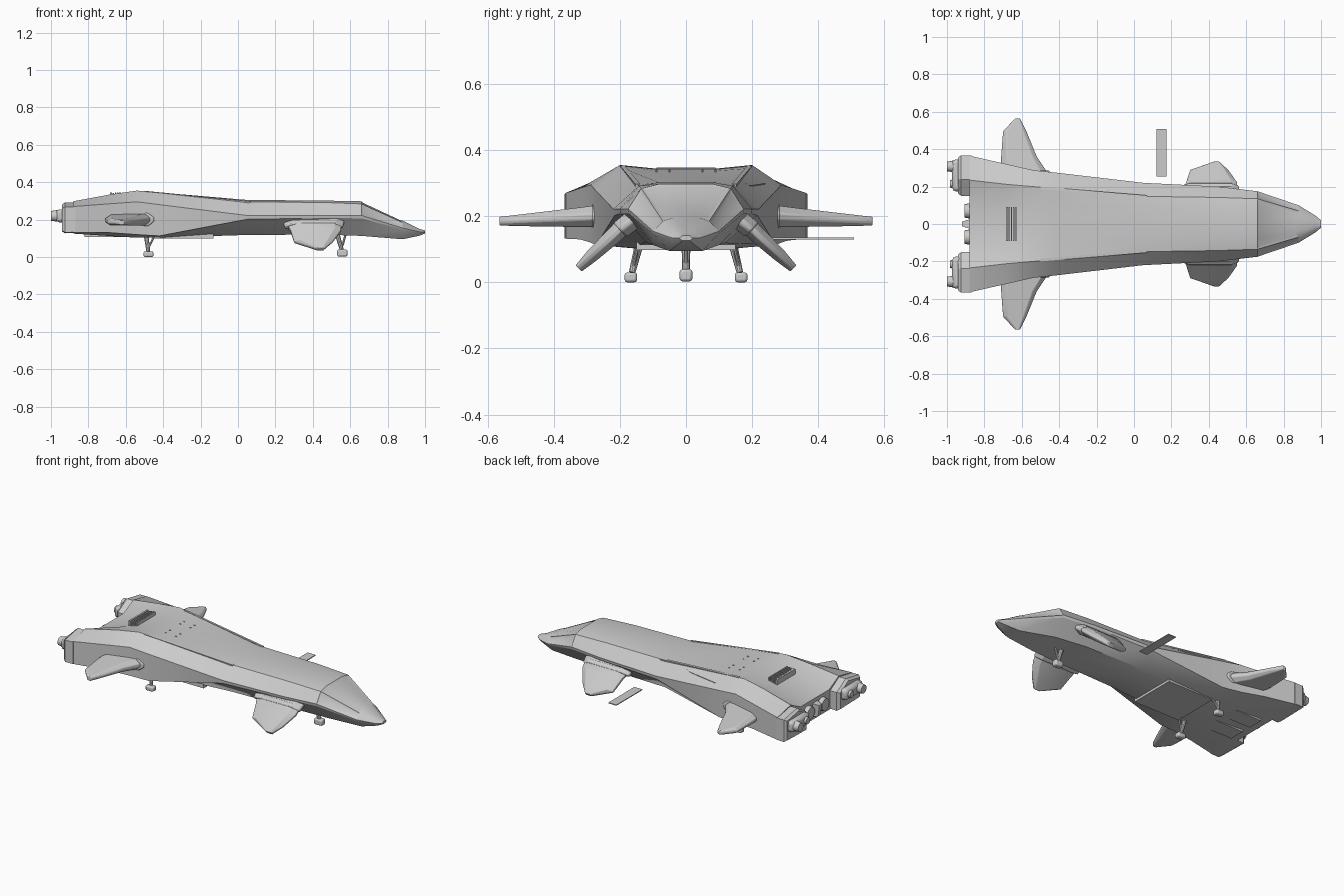
import bpy, bmesh, math
from mathutils import Vector

if "Cube" in bpy.data.objects:
    bpy.data.objects.remove(bpy.data.objects["Cube"])

grey = bpy.data.materials.new("hull_grey")
grey.use_nodes = True
COLOUR = (0.6, 0.6, 0.6, 1)
grey.diffuse_color = COLOUR
grey.node_tree.nodes["Principled BSDF"].inputs["Base Color"].default_value = COLOUR


def finish(bm, name, bevel=0):
    bmesh.ops.recalc_face_normals(bm, faces=bm.faces)
    mesh = bpy.data.meshes.new(name)
    bm.to_mesh(mesh)
    bm.free()
    mesh.materials.append(grey)
    obj = bpy.data.objects.new(name, mesh)
    bpy.context.collection.objects.link(obj)
    if bevel:
        mod = obj.modifiers.new("soft_edges", "BEVEL")
        mod.width = bevel
        mod.segments = 2
    bpy.ops.object.select_all(action="DESELECT")
    obj.select_set(True)
    bpy.context.view_layer.objects.active = obj
    bpy.ops.object.shade_smooth_by_angle(angle=math.radians(25))
    return obj


def loft(rings):
    """Skin a list of equal closed rings and cap both ends."""
    bm = bmesh.new()
    rows = [[bm.verts.new(p) for p in ring] for ring in rings]
    for a, b in zip(rows, rows[1:]):
        for i in range(len(a)):
            j = (i + 1) % len(a)
            bm.faces.new((a[i], a[j], b[j], b[i]))
    bm.faces.new(rows[0])
    bm.faces.new(rows[-1])
    bmesh.ops.recalc_face_normals(bm, faces=bm.faces)
    return bm


def box(name, x, y, z, bevel=0):
    rings = [[(a, y[0], z[0]), (a, y[1], z[0]), (a, y[1], z[1]), (a, y[0], z[1])] for a in x]
    return finish(loft(rings), name, bevel)


def tube(name, start, end, r1, r2, sides=16):
    a, b = Vector(start), Vector(end)
    turn = (b - a).to_track_quat("Z", "Y")
    rings = []
    for centre, r in ((a, r1), (b, r2)):
        rings.append([centre + turn @ Vector((r * math.cos(t), r * math.sin(t), 0))
                      for t in (2 * math.pi * i / sides for i in range(sides))])
    return finish(loft(rings), name)


# Hull: half sections from top centre round the chines to bottom centre
stations = [
    (-.88, [(0, .25), (.14, .25), (.235, .298), (.365, .27), (.365, .132), (.16, .125), (0, .125)]),
    (-.68, [(0, .315), (.1, .315), (.212, .335), (.32, .285), (.32, .13), (.16, .112), (0, .112)]),
    (-.54, [(0, .345), (.1, .345), (.2, .355), (.288, .295), (.288, .12), (.16, .103), (0, .103)]),
    (-.42, [(0, .338), (.1, .338), (.19, .345), (.275, .28), (.272, .113), (.15, .103), (0, .103)]),
    (.05, [(0, .305), (.09, .305), (.148, .295), (.22, .222), (.216, .202), (.13, .118), (0, .118)]),
    (.45, [(0, .302), (.085, .302), (.142, .292), (.2, .222), (.197, .208), (.12, .12), (0, .12)]),
    (.66, [(0, .298), (.08, .298), (.135, .284), (.175, .222), (.172, .207), (.1, .113), (0, .113)]),
    (.88, [(0, .195), (.04, .195), (.07, .185), (.1, .155), (.097, .145), (.05, .095), (0, .095)]),
    (.97, [(0, .15), (.015, .15), (.03, .146), (.045, .135), (.042, .13), (.025, .114), (0, .114)]),
    (1.0, [(0, .142), (.008, .142), (.014, .139), (.02, .134), (.018, .131), (.01, .126), (0, .126)]),
]
rings = []
for x, half in stations:
    rings.append([(x, y, z) for y, z in half] + [(x, -y, z) for y, z in half[-2:0:-1]])
hull = loft(rings)

# Cockpit windows: recessed panes cut into the sloping nose
def pane_faces(low, high):
    return [f for f in hull.faces if .7 < f.calc_center_median().x < .85
            and low < f.calc_center_median().z < high]

screen = pane_faces(.235, .3)
sides = pane_faces(.2, .235)
bmesh.ops.inset_region(hull, faces=screen, thickness=.012, depth=-.004, use_even_offset=True)
bmesh.ops.inset_individual(hull, faces=[f for f in sides if f.is_valid],
                           thickness=.01, depth=-.004, use_even_offset=True)
finish(hull, "hull")

# Belly plate with a stepped front, and a small keel door
box("belly_plate", (-.45, -.13), (-.15, .15), (.098, .13))
for side in (-1, 1):
    box("belly_door", (-.82, -.5), sorted((side * .03, side * .13)), (.108, .13))

# Roof vent with slats, hatch seams and fasteners
box("vent_frame", (-.685, -.675), (-.09, .09), (.3, .345))
for i in range(4):
    x = -.67 + i * .012
    box("vent_slat", (x, x + .006), (-.09, .09), (.3, .342 + i * .002))
for x in (-.43, -.36):
    for y in (-.09, -.05, .05, .09):
        top = .338 - (x + .42) * .07
        box("roof_fastener", (x - .004, x + .004), (y - .003, y + .003), (top - .01, top + .003))

# Shoulder strakes along the ridge and the left intake scoop
for s in (-1, 1):
    path = [(-.5, .194, .352), (.07, .147, .296)]
    finish(loft([[(x, s * (y - .008), z + .002), (x, s * (y + .006), z + .001),
                  (x, s * (y + .004), z - .012), (x, s * (y - .008), z - .012)]
                 for x, y, z in path]), "shoulder_strake")
finish(loft([[(-.37, .2, .30), (-.37, .24, .30), (-.37, .235, .27)],
             [(-.13, .18, .30), (-.13, .185, .292), (-.13, .18, .27)]]), "left_intake_scoop")


def blade(name, sections, thick_axis, bevel=.006):
    """Skin fin sections given as leading x, trailing x, y, z, half thickness."""
    axis = Vector(thick_axis).normalized()
    out = []
    for lead, trail, y, z, t in sections:
        ring = []
        for f, k in ((0, .3), (.12, 1), (.85, 1), (1, .35)):
            ring.append(Vector((lead + (trail - lead) * f, y, z)) + axis * t * k)
        for f, k in ((1, .35), (.85, 1), (.12, 1), (0, .3)):
            ring.append(Vector((lead + (trail - lead) * f, y, z)) - axis * t * k)
        out.append(ring)
    return finish(loft(out), name, bevel)


for s, label in ((1, "left"), (-1, "right")):
    # Rear wing with thick root fairing
    blade(label + "_wing_root", [(-.44, -.73, s * .24, .203, .038),
                                 (-.45, -.72, s * .285, .2, .036)], (0, 0, 1))
    blade(label + "_wing", [(-.46, -.71, s * .27, .2, .033), (-.52, -.71, s * .36, .195, .027),
                            (-.575, -.7, s * .495, .188, .018),
                            (-.61, -.635, s * .565, .185, .013)], (0, 0, 1))

    # Drooping fore fin with root pod
    axis = (0, s * .7, .7)
    blade(label + "_fore_fin", [(.555, .26, s * .18, .18, .026), (.55, .28, s * .22, .14, .025),
                                (.505, .3, s * .285, .08, .02),
                                (.46, .42, s * .325, .042, .013)], axis)
    blade(label + "_fore_fin_root", [(.57, .24, s * .15, .198, .03),
                                     (.56, .25, s * .2, .158, .029)], axis)

    # Nacelle tail block
    def block(x, k):
        pts = [(.15, .24), (.237, .292), (.367, .268), (.367, .132), (.15, .127)]
        return [(x, s * (.27 + (y - .27) * k), .2 + (z - .2) * k) for y, z in pts]
    finish(loft([block(-.87, .99), block(-.925, 1), block(-.94, .88)]), label + "_nacelle_tail")

    # Engine housing and nozzles
    box(label + "_engine_housing", (-.972, -.92), sorted((s * .175, s * .345)), (.185, .255), .018)
    tube(label + "_outer_nozzle", (-.96, s * .308, .22), (-1.0, s * .308, .22), .032, .026)
    tube(label + "_inner_nozzle", (-.96, s * .215, .22), (-.985, s * .215, .22), .024, .02)
    tube(label + "_centre_exhaust", (-.86, s * .07, .19), (-.905, s * .07, .19), .045, .036)

    # Rear landing gear
    tube(label + "_rear_strut", (-.49, s * .143, .11), (-.48, s * .163, .03), .013, .01, 10)
    tube(label + "_rear_brace", (-.45, s * .146, .108), (-.478, s * .16, .05), .006, .006, 8)
    box(label + "_rear_foot", (-.505, -.452), (s * .167 - .019, s * .167 + .019), (0, .03), .008)

# Tail spine between the engines
finish(loft([[(-.8, -.05, .24), (-.8, .05, .24), (-.8, .04, .13), (-.8, -.04, .13)],
             [(-.92, -.012, .22), (-.92, .012, .22), (-.91, .012, .15), (-.91, -.012, .15)]]),
       "tail_spine")

# Nose landing gear
tube("front_strut", (.53, 0, .125), (.557, 0, .03), .014, .011, 10)
tube("front_brace", (.575, 0, .12), (.558, 0, .06), .006, .006, 8)
box("front_foot", (.53, .585), (-.019, .019), (.003, .04), .008)

# Separate boarding ramp plate beside the hull
box("boarding_ramp", (.12, .175), (.255, .508), (.13, .135))
